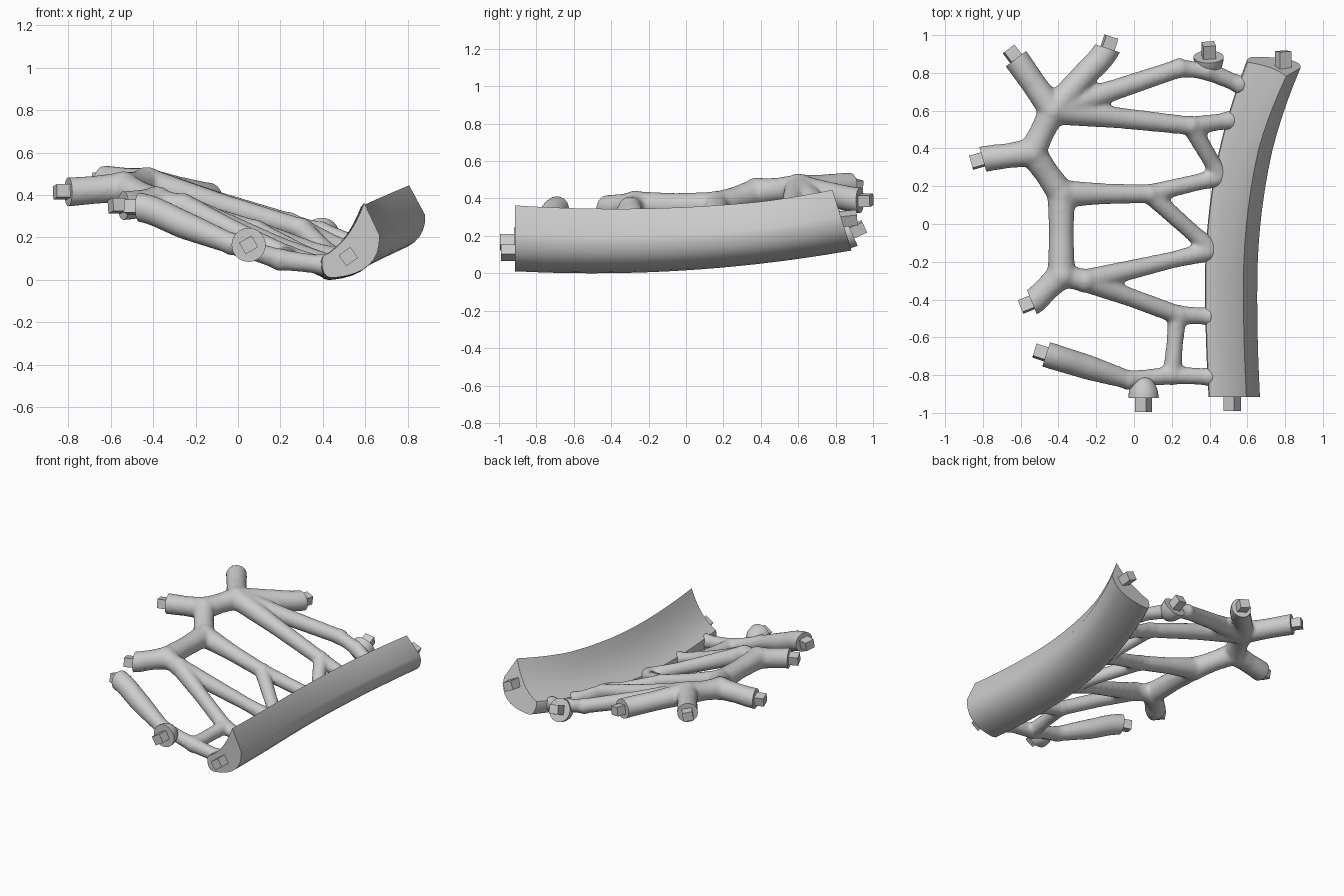
import bpy, bmesh, math
from mathutils import Vector, Matrix

if "Cube" in bpy.data.objects:
    bpy.data.objects.remove(bpy.data.objects["Cube"], do_unlink=True)

TONE = (0.6, 0.6, 0.6, 1)
grey = bpy.data.materials.new("light_grey")
grey.use_nodes = True
grey.diffuse_color = TONE
grey.node_tree.nodes["Principled BSDF"].inputs["Base Color"].default_value = TONE


def activate(ob):
    bpy.ops.object.select_all(action='DESELECT')
    ob.select_set(True)
    bpy.context.view_layer.objects.active = ob


def finish(name, bm, smooth=True):
    bmesh.ops.recalc_face_normals(bm, faces=bm.faces)
    mesh = bpy.data.meshes.new(name)
    bm.to_mesh(mesh)
    bm.free()
    mesh.materials.append(grey)
    ob = bpy.data.objects.new(name, mesh)
    bpy.context.collection.objects.link(ob)
    if smooth:
        activate(ob)
        bpy.ops.object.shade_smooth_by_angle(angle=math.radians(40))


def aim(pos, axis, roll=0):
    turn = axis.to_track_quat('Z', 'Y').to_matrix().to_4x4()
    return Matrix.Translation(pos) @ turn @ Matrix.Rotation(math.radians(roll), 4, 'Z')


def peg(name, pos, axis, roll):
    bm = bmesh.new()
    bmesh.ops.create_cube(bm, size=1, matrix=aim(pos, axis, roll) @ Matrix.Diagonal((.068, .062, .15, 1)))
    finish(name + "_peg", bm, smooth=False)


def cut_flat(bm, geom, pos, axis):
    bmesh.ops.bisect_plane(bm, geom=geom, dist=.0001, plane_co=pos, plane_no=axis, clear_outer=True)
    bmesh.ops.holes_fill(bm, edges=[e for e in bm.edges if e.is_boundary])


# Curved beam: a crescent section swept along a bending line
def beam_line(y):
    bend = .157 if y > -.3 else .05
    return Vector((.376 + bend * (y + .3) ** 2, y, .0636 * (y + .5) ** 2))


def arc(start, control, stop, steps=8):
    a, b, c = Vector(start), Vector(control), Vector(stop)
    return [a.lerp(b, i / steps).lerp(b.lerp(c, i / steps), i / steps) for i in range(steps + 1)]


inner_side = arc((.005, .1), (.13, .16), (.2, .352))
outer_side = arc((.272, .2), (.28, .02), (.06, 0))
blunt_side = arc((.045, 0), (0, 0), (0, .08), 4)
section = inner_side + outer_side + blunt_side
FRONT, REAR, STATIONS = -.915, .885, 18
bm = bmesh.new()
rings = []
for i in range(STATIONS + 1):
    t = i / STATIONS
    base = beam_line(FRONT + (REAR - FRONT) * t)
    lean = -.3 * max(0, base.y - .4) * 2
    rings.append([bm.verts.new(base + Vector((p.x * (1 + .05 * t), lean * p.y, p.y * (1 - .08 * t))))
                  for p in section])
for a, b in zip(rings, rings[1:]):
    for k in range(len(section)):
        bm.faces.new((a[k - 1], a[k], b[k], b[k - 1]))
bm.faces.new(rings[0])
bm.faces.new(rings[-1])
finish("curved_beam", bm)


# Lattice joints: height falls away towards the beam unless given
def joint(x, y, z=None):
    return Vector((x, y, .255 - .28 * x + .12 * (y - .16) if z is None else z))


def root(y):
    return beam_line(y) + Vector((.035, 0, .062))


def thickness(p):
    return min(.074, .05 + .16 * min(0, p.x) ** 2)


hub = joint(-.43, .6, .455)
bend = joint(-.54, .38, .435)
mid = joint(-.385, .16)
low = joint(-.385, -.27, .365)
knee = joint(-.26, -.3, .345)
fork = joint(.08, .16)
upper = joint(.3, .52, .24)
lower = joint(.23, -.48)
foot = joint(.2, -.8, .095)
heel = joint(-.03, -.825, .17)
arch = joint(.24, .825)
rear_seat = joint(.39, .81)

# Open branch ends: position, compass heading and the joint they grow from
END_RADIUS = .07
ends = [("rear_left", joint(-.625, .875, .47), 127, hub),
        ("rear_middle", joint(-.14, .93, .39), 72, hub),
        ("side_upper", joint(-.8, .342, .415), 196, bend),
        ("side_lower", joint(-.54, -.415, .35), 202, low),
        ("front_left", joint(-.465, -.69, .343), 162, heel)]

curve = bpy.data.curves.new("branch_lattice", 'CURVE')
curve.dimensions = '3D'
curve.bevel_depth = 1
curve.bevel_resolution = 5
curve.use_fill_caps = True


def tube(points, radii):
    spline = curve.splines.new('BEZIER')
    spline.bezier_points.add(len(points) - 1)
    for p, co, r in zip(spline.bezier_points, points, radii):
        p.co = co
        p.radius = r
        p.handle_left_type = p.handle_right_type = 'AUTO'


def branch(a, b):
    """A tube that is slimmer in the middle than at its two joints."""
    ra, rb = thickness(a), thickness(b)
    tube((a, (a + b) / 2, b), (ra, .45 * (ra + rb), rb))


for a, b in ((hub, bend), (bend, mid), (mid, low), (low, knee),
             (hub, arch), (arch, rear_seat), (hub, upper), (mid, fork),
             (knee, lower), (lower, foot), (heel, foot)):
    branch(a, b)

# Flared roots where the branches meet the beam
for a, y in ((rear_seat, .73), (upper, .55), (upper, .25), (fork, .25), (fork, -.14),
             (knee, -.14), (lower, -.49), (foot, -.81)):
    target = root(y)
    tube((a, a.lerp(target, .7), target), (thickness(a), .045, .056))

# Open branches run past their ends, to be trimmed flat once fused
axes = []
for name, pos, heading, origin in ends:
    angle = math.radians(heading)
    axis = Vector((math.cos(angle), math.sin(angle), 0))
    axes.append(axis)
    tube((origin, origin.lerp(pos, .5), pos, pos + axis * .05),
         (thickness(origin), .067, END_RADIUS, END_RADIUS))
    peg(name, pos - axis * .01, axis, 10)

# Fuse the tubes into one organic lattice
lattice = bpy.data.objects.new("branch_lattice", curve)
bpy.context.collection.objects.link(lattice)
activate(lattice)
bpy.ops.object.convert(target='MESH')
lattice = bpy.context.object
bm = bmesh.new()
bm.from_mesh(lattice.data)
for p in (hub, bend, mid, low, knee, fork, upper, lower, foot, heel, arch, rear_seat):
    bmesh.ops.create_uvsphere(bm, u_segments=16, v_segments=10, radius=thickness(p) + .005,
                              matrix=Matrix.Translation(p))
bm.to_mesh(lattice.data)
bm.free()
fuse = lattice.modifiers.new("fuse", 'REMESH')
fuse.mode = 'VOXEL'
fuse.voxel_size = .012
soften = lattice.modifiers.new("soften", 'SMOOTH')
soften.iterations = 9
bpy.ops.object.convert(target='MESH')
lattice = bpy.context.object

# Trim the open ends flat
bm = bmesh.new()
bm.from_mesh(lattice.data)
for (name, pos, heading, origin), axis in zip(ends, axes):
    near = [f for f in bm.faces if (f.calc_center_median() - pos).length < .15]
    geom = near + list({e for f in near for e in f.edges}) + list({v for f in near for v in f.verts})
    cut_flat(bm, geom, pos, axis)
bm.to_mesh(lattice.data)
bm.free()
lattice.data.materials.clear()
lattice.data.materials.append(grey)
activate(lattice)
bpy.ops.object.shade_smooth_by_angle(angle=math.radians(40))

# Domed cups with a flat outer face
for name, pos, axis, roll in (("front_cup", Vector((.05, -.92, .165)), Vector((0, -1, 0)), 30),
                              ("rear_cup", Vector((.395, .885, .22)), Vector((0, .91, .41)), 10)):
    bm = bmesh.new()
    bmesh.ops.create_uvsphere(bm, u_segments=32, v_segments=20, radius=.08)
    cut_flat(bm, bm.verts[:] + bm.edges[:] + bm.faces[:], Vector(), Vector((0, 0, 1)))
    bm.transform(aim(pos, axis) @ Matrix.Diagonal((1, 1, 1.4, 1)))
    finish(name, bm)
    peg(name, pos, axis, roll)

# Pegs on the beam ends
peg("beam_front", Vector((.52, -.915, .11)), Vector((0, -1, 0)), 35)
peg("beam_rear", Vector((.79, .84, .29)), Vector((0, 1, .1)), 25)
